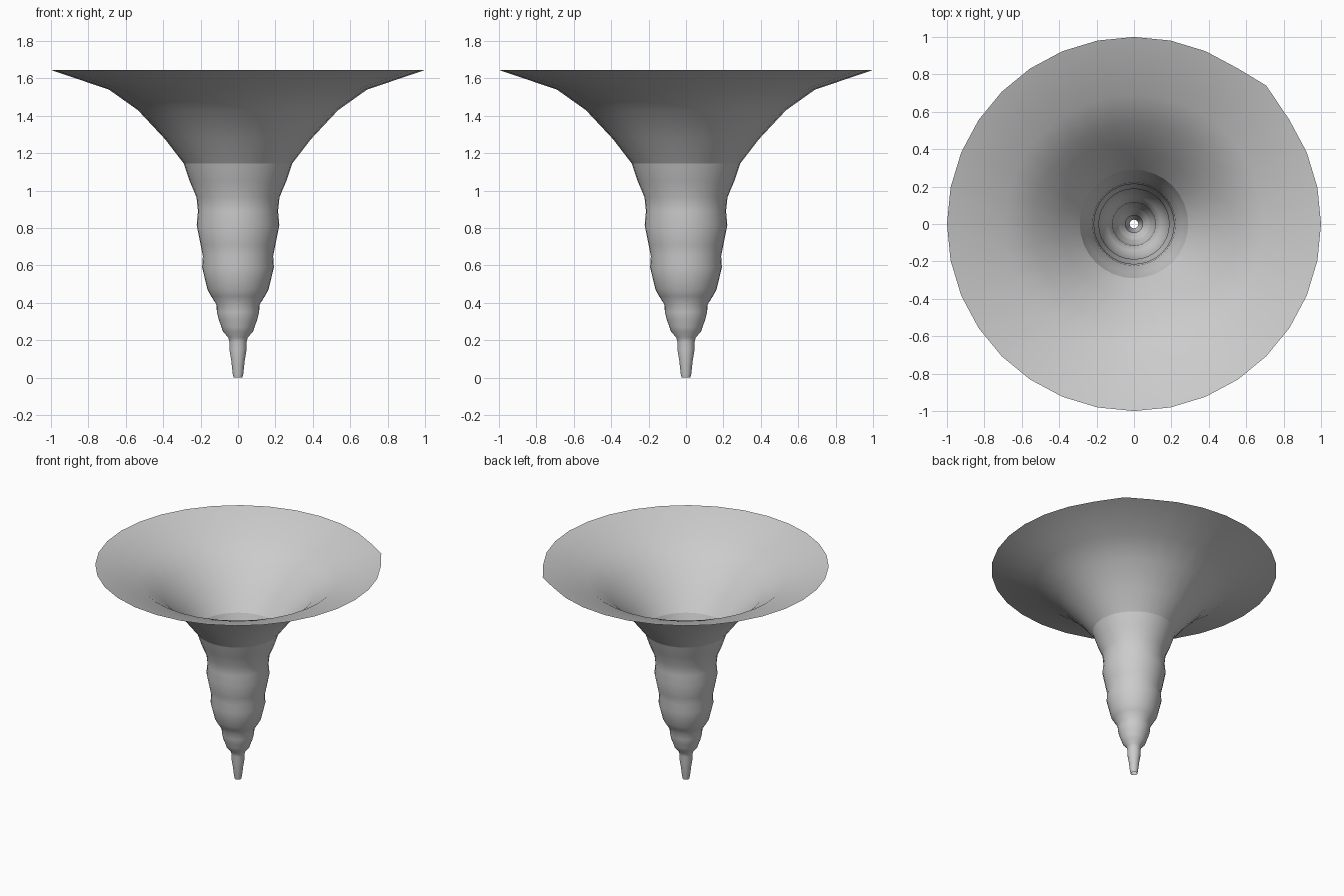
import bpy, bmesh, math

if "Cube" in bpy.data.objects:
    bpy.data.objects.remove(bpy.data.objects["Cube"])

SIDES = 32
# (radius, height) outlines
FLARE = [(1.0, 1.645), (0.69, 1.54), (0.535, 1.43), (0.39, 1.275), (0.29, 1.145)]
STEM = [(0.29, 1.145), (0.258, 1.05), (0.222, 0.965), (0.214, 0.89), (0.221, 0.815),
        (0.20, 0.71), (0.188, 0.65), (0.192, 0.59), (0.163, 0.47), (0.143, 0.435),
        (0.115, 0.39), (0.113, 0.35), (0.103, 0.31), (0.088, 0.27), (0.08, 0.245),
        (0.052, 0.215), (0.046, 0.19), (0.046, 0.15), (0.036, 0.09), (0.028, 0.02), (0.023, 0.0)]


def lathe(name, profile):
    bm = bmesh.new()
    rings = [[bm.verts.new((r * math.cos(2 * math.pi * i / SIDES),
                            r * math.sin(2 * math.pi * i / SIDES), z))
              for i in range(SIDES)] for r, z in profile]
    for upper, lower in zip(rings, rings[1:]):
        for i in range(SIDES):
            j = (i + 1) % SIDES
            f = bm.faces.new((upper[i], lower[i], lower[j], upper[j]))
            f.smooth = True
    bm.normal_update()
    mesh = bpy.data.meshes.new(name)
    bm.to_mesh(mesh)
    bm.free()
    obj = bpy.data.objects.new(name, mesh)
    bpy.context.collection.objects.link(obj)
    return obj


# Wide open mouth, with one slightly pulled rim corner
flare = lathe("flared_mouth", FLARE)
flare.data.vertices[SIDES // 8].co.y = 0.74

# Rippled tapering stem, open at the tip
lathe("rippled_stem", STEM)
